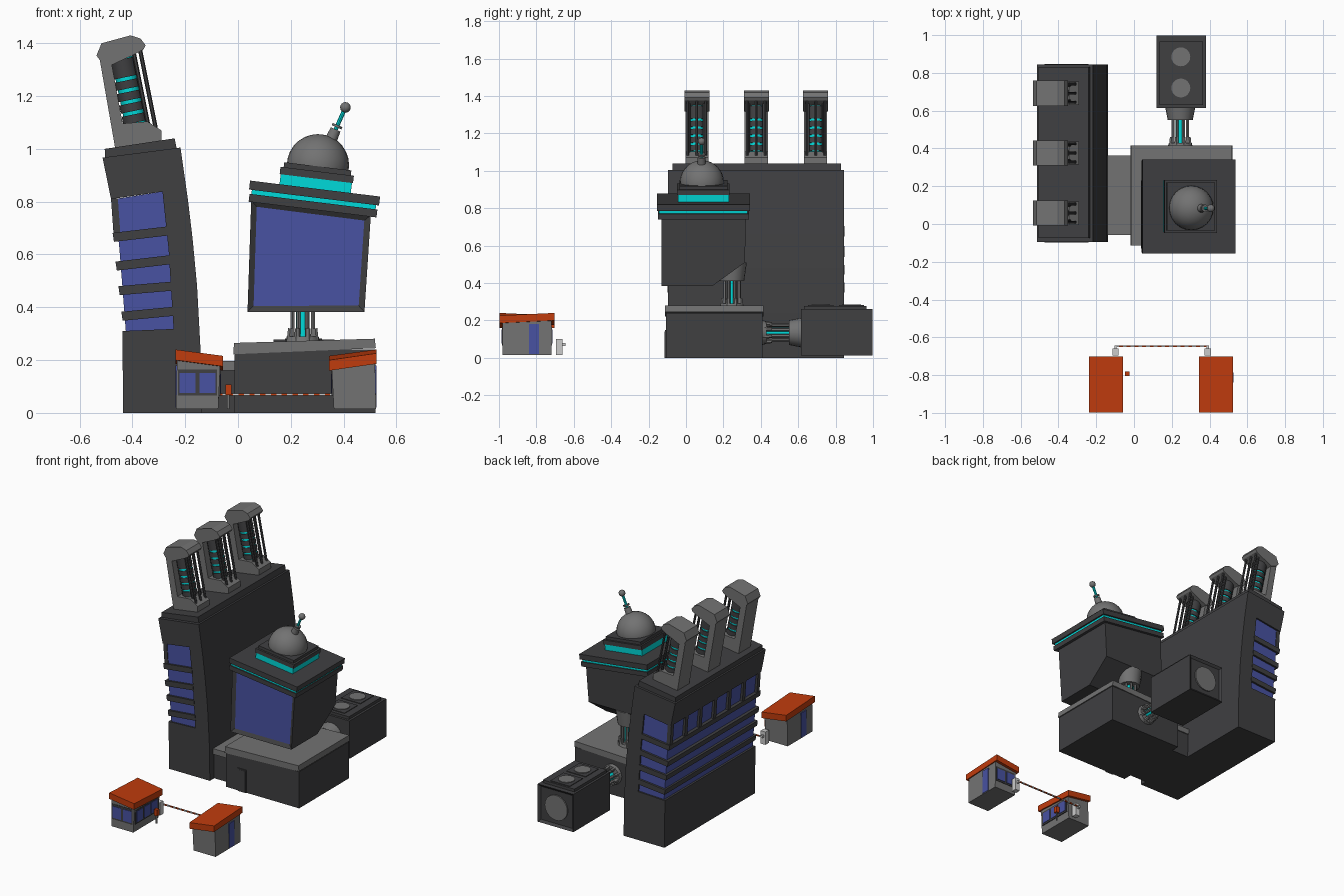
import bpy, bmesh, math
from mathutils import Vector, Matrix

if "Cube" in bpy.data.objects:
    bpy.data.objects.remove(bpy.data.objects["Cube"])


def mat(name, r, g, b):
    m = bpy.data.materials.new(name)
    m.diffuse_color = (r, g, b, 1)
    m.use_nodes = True
    m.node_tree.nodes["Principled BSDF"].inputs["Base Color"].default_value = m.diffuse_color
    return m


DARK = mat("dark", 0.05, 0.05, 0.053)
GREY = mat("grey", 0.17, 0.17, 0.17)
CYAN = mat("cyan", 0.0, 0.7, 0.7)
BLUE = mat("blue", 0.065, 0.085, 0.36)
ORANGE = mat("orange", 0.53, 0.045, 0.004)
WHITE = mat("white", 0.6, 0.6, 0.6)


def finish(name, bm, m, smooth=False):
    bmesh.ops.recalc_face_normals(bm, faces=bm.faces)
    me = bpy.data.meshes.new(name)
    bm.to_mesh(me)
    bm.free()
    me.materials.append(m)
    ob = bpy.data.objects.new(name, me)
    bpy.context.collection.objects.link(ob)
    if smooth:
        bpy.context.view_layer.objects.active = ob
        ob.select_set(True)
        bpy.ops.object.shade_smooth_by_angle(angle=math.radians(40))
        ob.select_set(False)
    return ob


def loft(name, a, b, m):
    """Solid between two matching point loops."""
    bm = bmesh.new()
    va, vb = [bm.verts.new(p) for p in a], [bm.verts.new(p) for p in b]
    bm.faces.new(va)
    bm.faces.new(vb[::-1])
    for i in range(len(a)):
        j = (i + 1) % len(a)
        bm.faces.new((va[i], vb[i], vb[j], va[j]))
    return finish(name, bm, m)


def prism(name, pts, y0, y1, m):
    """Front (x, z) profile extruded along y."""
    return loft(name, [(x, y0, z) for x, z in pts], [(x, y1, z) for x, z in pts], m)


def box(name, x, y, z, m):
    x, z = sorted(x), sorted(z)
    return prism(name, [(x[0], z[0]), (x[1], z[0]), (x[1], z[1]), (x[0], z[1])], min(y), max(y), m)


def cyl(name, p0, p1, r0, r1, m, n=20):
    p0, p1 = Vector(p0), Vector(p1)
    d = p1 - p0
    bm = bmesh.new()
    bmesh.ops.create_cone(bm, cap_ends=True, segments=n, radius1=r0, radius2=r1, depth=d.length)
    rot = d.to_track_quat('Z', 'Y').to_matrix().to_4x4()
    bm.transform(Matrix.Translation((p0 + p1) / 2) @ rot)
    return finish(name, bm, m, n > 8)


def ball(name, c, r, m):
    bm = bmesh.new()
    bmesh.ops.create_uvsphere(bm, u_segments=24, v_segments=14, radius=r)
    bm.transform(Matrix.Translation(c))
    return finish(name, bm, m, True)


def recess(ob, normal, thick, depth, m=None):
    """Inset the face looking along normal and push it in."""
    bm = bmesh.new()
    bm.from_mesh(ob.data)
    bm.normal_update()
    f = max(bm.faces, key=lambda f: f.normal.dot(Vector(normal)))
    bmesh.ops.inset_region(bm, faces=[f], thickness=thick, depth=-depth)
    if m:
        ob.data.materials.append(m)
        f.material_index = 1
    bm.to_mesh(ob.data)
    bm.free()


# Leaning tower: C-shaped shell, window block, ledges, mullions, cap
prism("tower_shell", [(-.435, 0), (-.138, 0), (-.142, .24), (-.155, .48), (-.172, .66), (-.19, .81),
                      (-.218, 1.005), (-.513, .967), (-.481, .81), (-.286, .838), (-.263, .62),
                      (-.244, .318), (-.438, .31)], -.095, .845, DARK)
prism("tower_windows", [(-.425, .31), (-.244, .318), (-.263, .62), (-.286, .838), (-.468, .81), (-.449, .62)],
      -.085, .835, BLUE)
for i, (xl, zl, xr, zr) in enumerate([(-.475, .682, -.268, .706), (-.464, .573, -.26, .597),
                                      (-.453, .48, -.252, .497), (-.442, .383, -.244, .402)]):
    prism(f"tower_ledge_{i}", [(xl, zl), (xl + .005, zl - .034), (xr + .004, zr - .034), (xr, zr)],
          -.098, .848, DARK)
for i in range(7):
    y = -.075 + i * .15
    prism(f"tower_mullion_{i}", [(-.481, .812), (-.455, .812), (-.445, .67), (-.471, .67)], y - .014, y + .014, DARK)
prism("tower_cap", [(-.503, .965), (-.505, 1.0), (-.24, 1.04), (-.232, 1.0)], -.073, .83, DARK)

# Three leaning stacks on the tower
for k, y in enumerate((.058, .376, .693)):
    prism(f"stack_frame_{k}", [(-.464, .995), (-.29, 1.02), (-.29, 1.07), (-.343, 1.104), (-.437, 1.096),
                               (-.478, 1.32), (-.524, 1.34)], y - .062, y + .062, GREY)
    prism(f"stack_head_{k}", [(-.536, 1.354), (-.521, 1.332), (-.478, 1.318), (-.388, 1.36), (-.358, 1.377),
                              (-.35, 1.392), (-.369, 1.418), (-.407, 1.43), (-.517, 1.4)], y - .067, y + .067, GREY)
    a, b = Vector((-.388, y, 1.095)), Vector((-.44, y, 1.345))
    cyl(f"stack_core_{k}", a, b, .04, .04, CYAN, 12)
    for i in range(5):
        t = .02 + i * .172
        cyl(f"stack_ring_{k}_{i}", a.lerp(b, t), a.lerp(b, t + .122 + (i == 4) * .15), .046, .046, DARK, 12)
    for i, (dx, dy) in enumerate([(0, -.048), (0, .048), (-.026, -.04), (-.026, .04), (0, 0)]):
        cyl(f"stack_rod_{k}_{i}", (-.312 + dx, y + dy, 1.08), (-.372 + dx, y + dy, 1.38), .008, .008, DARK, 6)

# Low base hall, roof slab, door and link to the tower
box("base_hall", (-.013, .52), (-.108, .41), (0, .24), DARK)
prism("base_slab", [(-.018, .222), (.522, .245), (.518, .281), (-.015, .265)], -.113, .415, GREY)
box("base_door_frame", (.075, .139), (-.113, -.1), (0, .149), DARK)
box("base_door", (.082, .132), (-.115, -.1), (0, .142), DARK)
box("link_hall", (-.15, 0), (-.05, .355), (0, .16), DARK)
box("link_roof", (-.15, 0), (-.058, .362), (.16, .197), GREY)


def coupling(name, start, end, collar):
    """Glowing core with struts, a foot and a collar."""
    s, e = Vector(start), Vector(end)
    d = (e - s).normalized()
    q = d.to_track_quat('Z', 'Y')
    cyl(name + "_core", s, e, .026, .026, CYAN, 12)
    cyl(name + "_foot", s, s + d * .02, .066, .06, GREY)
    cyl(name + "_collar", e, e + d * collar, .066, .08, GREY)
    for i in range(8):
        a = math.tau * (i + .5) / 8
        o = q @ Vector((math.cos(a), math.sin(a), 0))
        cyl(f"{name}_strut_{i}", s + o * .042, e + o * .042, .009, .009, GREY, 6)
        cyl(f"{name}_fin_{i}", s + o * .054, s + o * .05 + d * .05, .012, .01, GREY, 6)


coupling("office_pillar", (.245, .245, .27), (.245, .245, .41), .1)
coupling("generator_pipe", (.245, .41, .135), (.245, .55, .135), .07)

# Office cabin: side profile lofted between two slanted sides, big front window
side = [(-.13, .383), (.14, .383), (.315, .51), (.32, .775), (-.13, .775)]


def cabin_side(x0, x1, dz):
    return [(x0 + (x1 - x0) * (z - .383) / .39, y, z + (dz if z > .7 else 0)) for y, z in side]


office = loft("office_cabin", cabin_side(.036, .05, .03), cabin_side(.479, .503, -.026), DARK)
recess(office, (0, -1, 0), .032, .014, BLUE)

# Tilted roof tiers: (name, half width, low, high, material)
tilt = Matrix.Translation((.286, .093, .8)) @ Matrix.Rotation(math.radians(7), 4, 'Y')
for nm, h, z0, z1, m in [("roof_lower", .244, -.03, 0, DARK), ("roof_glow", .237, 0, .016, CYAN),
                         ("roof_upper", .248, .016, .05, DARK), ("tier_glow", .136, .05, .088, CYAN),
                         ("tier_slab", .14, .088, .116, DARK), ("tier_top", .128, .116, .135, DARK)]:
    box(nm, (-h, h), (-h, h), (z0, z1), m).matrix_world = tilt

# Dome and antenna
ball("dome", (.303, .085, .938), .118, GREY)
p, q = Vector((.345, .083, 1.018)), Vector((.407, .083, 1.157))
cyl("antenna_base", p, p.lerp(q, .4), .024, .02, GREY, 12)
cyl("antenna_disc", p.lerp(q, .46), p.lerp(q, .52), .02, .02, GREY, 12)
cyl("antenna_rod", p, q, .008, .008, CYAN, 8)
ball("antenna_ball", q, .02, GREY)

# Generator behind the hall
gen = box("generator", (.12, .38), (.615, .997), (.012, .26), DARK)
recess(gen, (0, 1, 0), .022, .012)
cyl("generator_back_fan", (.25, .97, .135), (.25, .993, .135), .082, .082, GREY, 24)
lid = box("generator_lid", (.135, .365), (.63, .965), (.25, .278), DARK)
for i, y in enumerate((.72, .885)):
    box(f"vent_frame_{i}", (.178, .318), (y - .068, y + .068), (.27, .282), DARK)
    cyl(f"vent_{i}", (.248, y, .27), (.248, y, .286), .05, .05, GREY, 24)


def booth(name, cx, cy, s, front):
    """Guard booth; s = -1 turns it half way round."""
    P = lambda x, y, z: (cx + s * x, cy + s * y, z)
    X = lambda a, b: (cx + s * a, cx + s * b)
    Y = lambda a, b: (cy + s * a, cy + s * b)
    loft(name + "_body", [P(-.088, -.13, .015), P(.072, -.13, .015), P(.072, .13, .015), P(-.088, .13, .015)],
         [P(-.084, -.13, .21), P(.08, -.13, .187), P(.08, .13, .165), P(-.084, .13, .19)], GREY)
    roof = [(-.09, -.148, .2), (.09, -.148, .176), (.09, .148, .16), (-.09, .148, .186)]
    loft(name + "_roof", [P(*v) for v in roof], [P(x, y, z + .04) for x, y, z in roof], ORANGE)
    box(name + "_window_band", X(-.08, .068), Y(-.133, -.125), (.065, .165), DARK)
    for i, x in enumerate((-.044, .032)):
        box(f"{name}_front_window_{i}", X(x - .03, x + .03), Y(-.136, -.125), (.076, .152), BLUE)
    box(name + "_side_band", X(.07, .08), Y(-.118, .118), (.065, .158), DARK)
    for i in range(3):
        y = -.076 + i * .076
        box(f"{name}_side_window_{i}", X(.07, .083), Y(y - .031, y + .031), (.076, .148), BLUE)
    box(name + "_door", X(-.0905, -.08), Y(-.064, -.01), (.02, .18), BLUE)


booth("left_booth", -.147, -.85, 1, True)
booth("right_booth", .435, -.85, -1, False)

# Barrier with mounts, striped arm and call post
for i, x in enumerate((-.098, .391)):
    box(f"barrier_mount_{i}", (x - .017, x + .017), (-.695, -.66), (.015, .1), WHITE)
    box(f"barrier_pivot_{i}", (x - .006, x + .006), (-.665, -.643), (.062, .078), WHITE)
n = 24
for i in range(n):
    a, b = (-.1 + .49 * k / n for k in (i, i + 1))
    box(f"barrier_arm_{i}", (a, b), (-.651, -.643), (.066, .074), ORANGE if i % 2 else WHITE)
box("call_post", (-.041, -.033), (-.796, -.788), (.015, .1), GREY)
box("call_box", (-.048, -.025), (-.804, -.78), (.068, .108), ORANGE)
